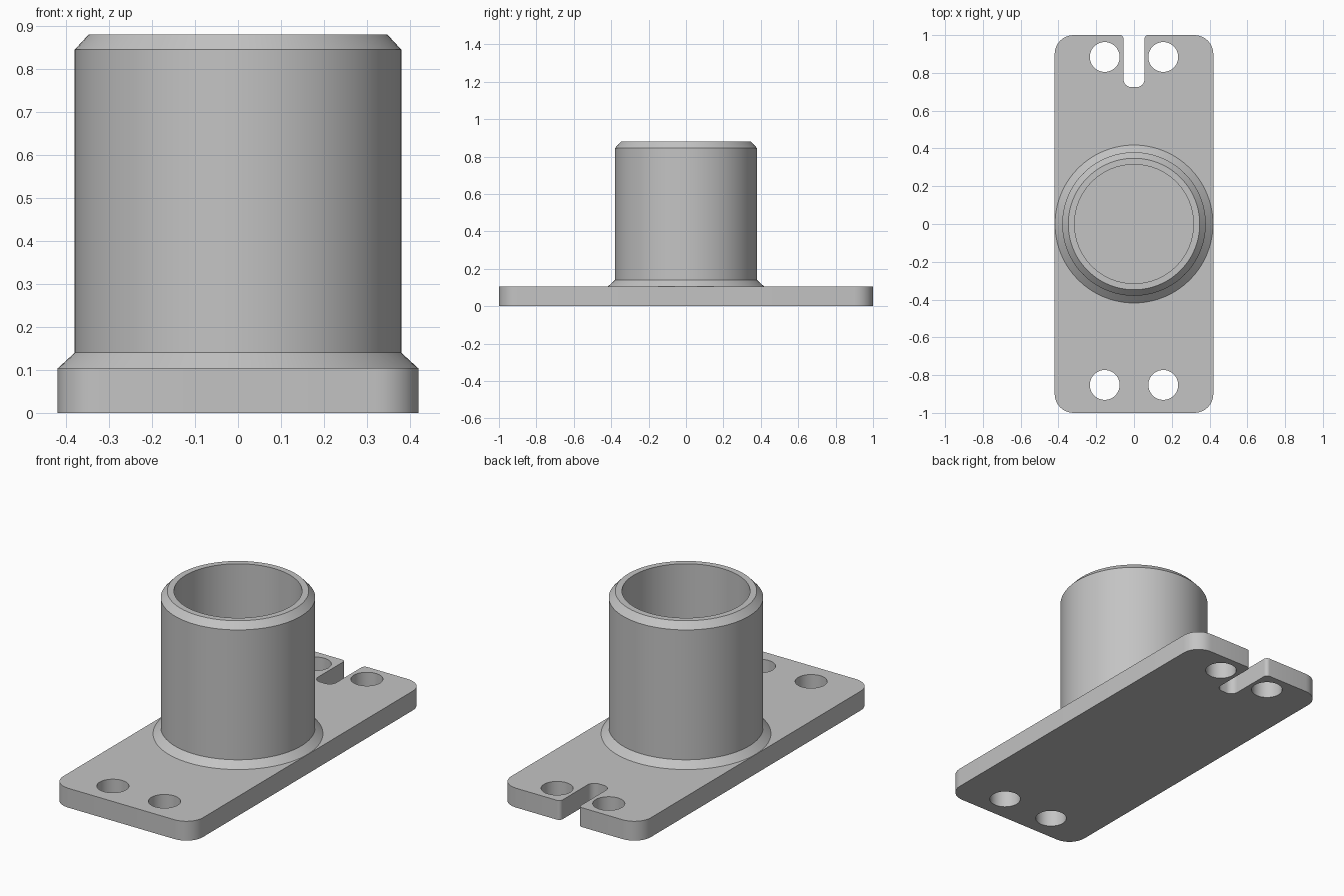
import bpy
import bmesh
from math import cos, sin, pi, radians
from mathutils import Vector

cube = bpy.data.objects.get("Cube")
if cube:
    bpy.data.objects.remove(cube, do_unlink=True)

GREY = (0.55, 0.55, 0.55, 1)
metal = bpy.data.materials.new("plain grey metal")
metal.use_nodes = True
metal.diffuse_color = GREY
metal.node_tree.nodes["Principled BSDF"].inputs["Base Color"].default_value = GREY

PLATE_TOP = 0.105


def add_object(name, mesh):
    obj = bpy.data.objects.new(name, mesh)
    bpy.context.collection.objects.link(obj)
    mesh.materials.clear()
    mesh.materials.append(metal)
    bpy.ops.object.select_all(action="DESELECT")
    obj.select_set(True)
    bpy.context.view_layer.objects.active = obj
    bpy.ops.object.shade_smooth_by_angle(angle=radians(30))
    return obj


def rounded(corners, steps=8):
    """Round each (x, y, radius) right-angled corner of a closed outline."""
    out = []
    for i, (x, y, r) in enumerate(corners):
        p = Vector((x, y))
        a = (Vector(corners[i - 1][:2]) - p).normalized()
        b = (Vector(corners[(i + 1) % len(corners)][:2]) - p).normalized()
        for k in range(steps + 1):
            t = k / steps * pi / 2
            out.append(p + r * (a * (1 - sin(t)) + b * (1 - cos(t))))
    return out


def circle(x, y, r, steps=48):
    return [Vector((x + r * cos(2 * pi * k / steps), y + r * sin(2 * pi * k / steps)))
            for k in range(steps)]


# Base plate: rounded outline with a slot in the back edge and four bolt holes
half = [(0.42, -1, 0.1), (0.42, 1, 0.1), (0.055, 1, 0.02), (0.055, 0.725, 0.04)]
outline = half + [(-x, y, r) for x, y, r in reversed(half)]
loops = [rounded(outline)]
loops += [circle(x, y, 0.079) for x in (-0.155, 0.155) for y in (-0.852, 0.884)]

curve = bpy.data.curves.new("plate_outline", "CURVE")
curve.dimensions = "2D"
curve.fill_mode = "BOTH"
curve.extrude = PLATE_TOP / 2
for loop in loops:
    spline = curve.splines.new("POLY")
    spline.points.add(len(loop) - 1)
    for point, co in zip(spline.points, loop):
        point.co = (co.x, co.y, 0, 1)
    spline.use_cyclic_u = True
helper = bpy.data.objects.new("plate_outline", curve)
bpy.context.collection.objects.link(helper)
plate = bpy.data.meshes.new_from_object(helper)
bpy.data.objects.remove(helper, do_unlink=True)

bm = bmesh.new()
bm.from_mesh(plate)
bmesh.ops.remove_doubles(bm, verts=bm.verts, dist=0.0001)
bmesh.ops.translate(bm, verts=bm.verts, vec=(0, 0, PLATE_TOP / 2))
bmesh.ops.recalc_face_normals(bm, faces=bm.faces)
bm.to_mesh(plate)
bm.free()
add_object("base_plate", plate)

# Tube: revolved wall section with chamfered rim and flared weld at the foot
section = [(0.315, 0.1), (0.315, 0.88), (0.348, 0.88), (0.38, 0.845),
           (0.38, 0.14), (0.418, PLATE_TOP), (0.418, 0.1)]
bm = bmesh.new()
verts = [bm.verts.new((r, 0, z)) for r, z in section]
edges = [bm.edges.new((verts[i - 1], verts[i])) for i in range(len(verts))]
bmesh.ops.spin(bm, geom=verts + edges, cent=(0, 0, 0), axis=(0, 0, 1),
               angle=2 * pi, steps=96, use_merge=True)
bmesh.ops.remove_doubles(bm, verts=bm.verts, dist=0.0001)
bmesh.ops.recalc_face_normals(bm, faces=bm.faces)
tube = bpy.data.meshes.new("tube")
bm.to_mesh(tube)
bm.free()
add_object("tube", tube)
